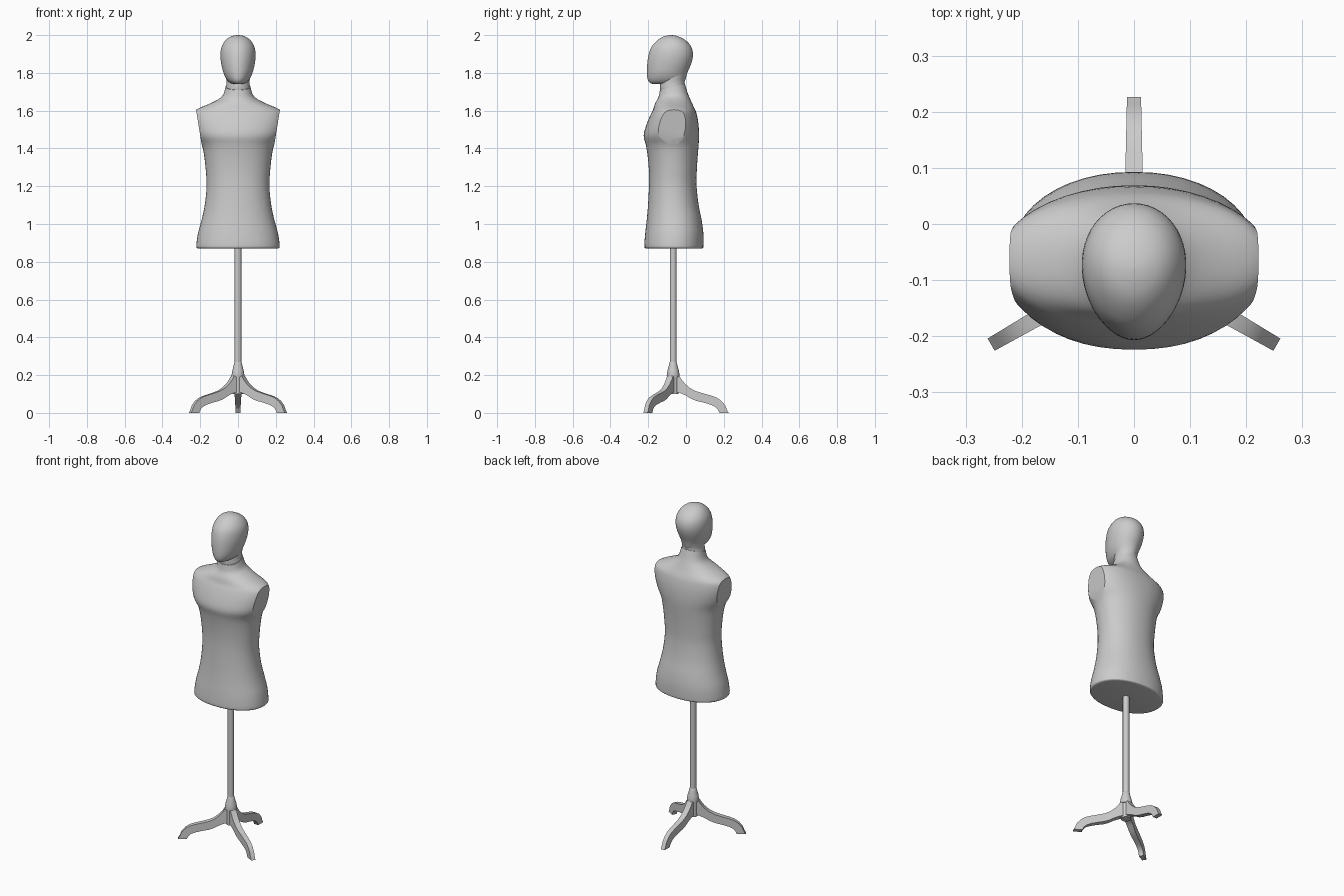
import bpy, bmesh, math
from mathutils import Vector

if "Cube" in bpy.data.objects:
    bpy.data.objects.remove(bpy.data.objects["Cube"])

POLE_Y = -0.068


def finish(bm, name, angle=35):
    bmesh.ops.recalc_face_normals(bm, faces=bm.faces)
    me = bpy.data.meshes.new(name)
    bm.to_mesh(me)
    bm.free()
    ob = bpy.data.objects.new(name, me)
    bpy.context.collection.objects.link(ob)
    bpy.ops.object.select_all(action='DESELECT')
    ob.select_set(True)
    bpy.context.view_layer.objects.active = ob
    bpy.ops.object.shade_smooth_by_angle(angle=math.radians(angle))
    return ob


def refine(rows, steps):
    """Catmull-Rom interpolation between profile rows."""
    out = []
    for i in range(len(rows) - 1):
        p = [rows[max(i - 1, 0)], rows[i], rows[i + 1], rows[min(i + 2, len(rows) - 1)]]
        for s in range(steps):
            t = s / steps
            out.append([0.5 * (2 * b + (c - a) * t + (2 * a - 5 * b + 4 * c - d) * t * t
                               + (3 * b - a - 3 * c + d) * t ** 3) for a, b, c, d in zip(*p)])
    return out + [list(rows[-1])]


def loft(rows, steps=3, seg=48, power=2.0, egg=0.0):
    """Rows: z, half width, front y, back y, tilt (dz/dy)."""
    bm = bmesh.new()
    rings = []
    for z, w, yf, yb, tilt in refine(rows, steps):
        ring = []
        for k in range(seg):
            a = 2 * math.pi * k / seg
            c, s = math.cos(a), math.sin(a)
            sx = math.copysign(abs(c) ** (2 / power), c)
            sy = math.copysign(abs(s) ** (2 / power), s)
            dy = sy * (yb - yf) / 2
            ring.append(bm.verts.new((w * sx * (1 + egg * sy), (yf + yb) / 2 + dy, z + tilt * dy)))
        rings.append(ring)
    for r0, r1 in zip(rings, rings[1:]):
        for k in range(seg):
            n = (k + 1) % seg
            bm.faces.new((r0[k], r0[n], r1[n], r1[k]))
    bm.faces.new(rings[0])
    bm.faces.new(rings[-1])
    return bm


# Torso, with the flat arm openings sliced off on both sides
torso = loft([
    (0.87, 0.208, -0.208, 0.080, 0), (0.873, 0.217, -0.217, 0.089, 0),
    (0.885, 0.221, -0.221, 0.092, 0), (0.95, 0.212, -0.216, 0.092, 0),
    (1.02, 0.193, -0.208, 0.083, 0), (1.10, 0.176, -0.201, 0.067, 0),
    (1.20, 0.166, -0.196, 0.056, 0), (1.28, 0.170, -0.196, 0.057, 0),
    (1.36, 0.179, -0.203, 0.062, 0), (1.42, 0.192, -0.213, 0.067, 0),
    (1.47, 0.220, -0.224, 0.069, 0), (1.53, 0.238, -0.208, 0.066, 0),
    (1.58, 0.240, -0.187, 0.057, 0), (1.606, 0.221, -0.174, 0.048, 0),
    (1.635, 0.155, -0.165, 0.034, 0), (1.66, 0.105, -0.154, 0.021, 0.05),
    (1.685, 0.078, -0.145, 0.008, 0.14), (1.727, 0.066, -0.138, -0.007, 0.27)], power=2.15)
for side in (-1, 1):
    res = bmesh.ops.bisect_plane(
        torso, geom=torso.verts[:] + torso.edges[:] + torso.faces[:], dist=1e-5,
        plane_co=(side * 0.222, 0, 1.605), plane_no=Vector((side, 0, -0.16)).normalized(),
        clear_outer=False)
    # keep the hips: only remove what lies outside the plane at arm height
    no = Vector((side, 0, -0.16)).normalized()
    co = Vector((side * 0.222, 0, 1.605))
    gone = [v for v in torso.verts if v.co.z > 1.35 and (v.co - co).dot(no) > 2e-5]
    bmesh.ops.delete(torso, geom=gone, context='VERTS')
    rim = [e for e in torso.edges if e.is_boundary]
    bmesh.ops.triangle_fill(torso, edges=rim, use_beauty=True)
finish(torso, "torso")

# Head neck, seated on the tilted seam
finish(loft([
    (1.722, 0.060, -0.133, -0.012, 0.27), (1.727, 0.064, -0.136, -0.008, 0.27),
    (1.75, 0.061, -0.137, -0.006, 0.2), (1.80, 0.066, -0.13, 0.006, 0)]), "neck")

# Egg-shaped head
finish(loft([
    (1.742, 0.028, -0.178, -0.030, 0), (1.747, 0.042, -0.191, -0.012, 0),
    (1.765, 0.060, -0.203, -0.003, 0), (1.80, 0.077, -0.207, 0.007, 0),
    (1.85, 0.089, -0.205, 0.028, 0), (1.895, 0.093, -0.198, 0.037, 0),
    (1.935, 0.088, -0.184, 0.029, 0), (1.967, 0.071, -0.158, 0.005, 0),
    (1.987, 0.049, -0.131, -0.026, 0), (1.997, 0.024, -0.103, -0.055, 0),
    (2.0, 0.002, -0.081, -0.077, 0)], egg=0.06), "head", 60)


def turned(name, profile, seg=24):
    rows = [(z, r, POLE_Y - r, POLE_Y + r, 0) for r, z in profile]
    finish(loft(rows, steps=1, seg=seg), name)


# Pole, collar and hub
turned("pole", [(0.018, 0.2), (0.018, 0.9)])
turned("collar", [(0.033, 0.19), (0.034, 0.2), (0.030, 0.225), (0.023, 0.25), (0.02, 0.265), (0.017, 0.27)])
turned("hub", [(0.028, 0.1), (0.028, 0.195)])

# Three curved legs, extruded from a side profile and tapering outward
PROFILE = [(0.0, 0.195), (0.033, 0.195), (0.045, 0.176), (0.063, 0.154), (0.09, 0.131),
           (0.12, 0.115), (0.16, 0.103), (0.20, 0.092), (0.23, 0.081), (0.255, 0.064),
           (0.275, 0.04), (0.285, 0.015), (0.294, 0.0), (0.245, 0.0), (0.235, 0.02),
           (0.222, 0.033), (0.20, 0.043), (0.16, 0.055), (0.125, 0.063), (0.095, 0.075),
           (0.065, 0.093), (0.03, 0.108), (0.0, 0.108)]
for i, name in enumerate(("back_leg", "front_left_leg", "front_right_leg")):
    a = math.radians(90 + 120 * i)
    out, across = Vector((math.cos(a), math.sin(a), 0)), Vector((-math.sin(a), math.cos(a), 0))
    bm = bmesh.new()
    sides = []
    for s in (-1, 1):
        sides.append([bm.verts.new(Vector((0, POLE_Y, z)) + out * r + across * s * (0.019 - 0.022 * r))
                      for r, z in PROFILE])
        bm.faces.new(sides[-1])
    n = len(PROFILE)
    for k in range(n):
        m = (k + 1) % n
        bm.faces.new((sides[0][k], sides[0][m], sides[1][m], sides[1][k]))
    finish(bm, name)
